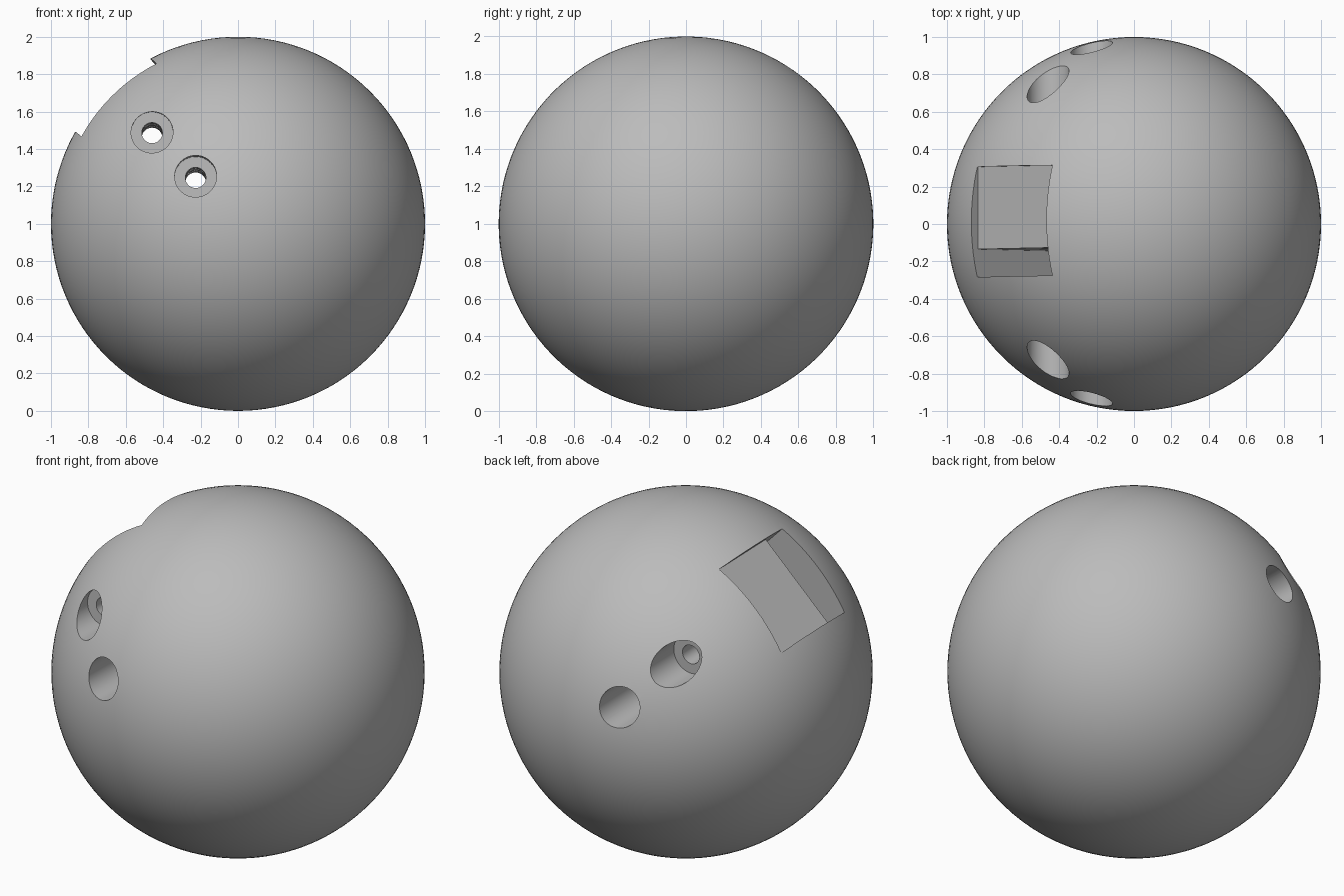
import bpy
from math import radians, pi
from mathutils import Matrix, Vector

default = bpy.data.objects.get("Cube")
if default:
    bpy.data.objects.remove(default, do_unlink=True)

TILT = radians(-1.3)      # slight lean of the whole ball
SLOT = radians(-44.2)     # direction of the slot, turned about y
slot_rotation = Matrix.Rotation(SLOT, 4, 'Y')

# Material
grey = bpy.data.materials.new("plain grey")
grey.use_nodes = True
colour = (0.5, 0.5, 0.5, 1)
grey.diffuse_color = colour
grey.node_tree.nodes["Principled BSDF"].inputs["Base Color"].default_value = colour


def cut(target, cutter):
    """Subtract the cutter from the target and remove it."""
    cutter.hide_render = True
    mod = target.modifiers.new("cut", 'BOOLEAN')
    mod.operation = 'DIFFERENCE'
    mod.solver = 'EXACT'
    mod.object = cutter
    bpy.context.view_layer.objects.active = target
    bpy.ops.object.modifier_apply(modifier=mod.name)
    bpy.data.objects.remove(cutter, do_unlink=True)


def slot_box(half_width, y0, y1, bottom, top):
    """Box whose height runs along the slot direction."""
    bpy.ops.mesh.primitive_cube_add(size=1)
    box = bpy.context.object
    size = Vector((2 * half_width, y1 - y0, top - bottom))
    middle = Vector((0, (y0 + y1) / 2, (bottom + top) / 2))
    box.data.transform(slot_rotation @ Matrix.Translation(middle) @ Matrix.Diagonal(size).to_4x4())
    return box


def bore(distance, radius, y0, y1):
    """Cylinder along y, centred on the slot direction."""
    centre = slot_rotation @ Vector((0, 0, distance))
    centre.y = (y0 + y1) / 2
    bpy.ops.mesh.primitive_cylinder_add(vertices=64, radius=radius, depth=y1 - y0)
    cyl = bpy.context.object
    cyl.data.transform(Matrix.Translation(centre) @ Matrix.Rotation(pi / 2, 4, 'X'))
    return cyl


# Ball
bpy.ops.mesh.primitive_uv_sphere_add(segments=128, ring_count=64, radius=1)
ball = bpy.context.object
ball.name = "ball"
ball.data.materials.append(grey)

# Shallow recess, with two deep grooves beside a central tongue
cut(ball, slot_box(0.28, -0.295, 0.295, 0.91, 1.2))
for y0, y1 in ((-0.295, -0.145), (0.145, 0.295)):
    cut(ball, slot_box(0.28, y0, y1, 0.07, 1.2))

# Two through holes, counterbored on both sides
for distance in (0.659, 0.325):
    cut(ball, bore(distance, 0.055, -1.2, 1.2))
    for y0, y1 in ((-1.2, -0.6), (0.6, 1.2)):
        cut(ball, bore(distance, 0.112, y0, y1))

# Place and shade
ball.data.transform(Matrix.Translation((0, 0, 1)) @ Matrix.Rotation(TILT, 4, 'X'))
bpy.ops.object.select_all(action='DESELECT')
ball.select_set(True)
bpy.context.view_layer.objects.active = ball
bpy.ops.object.shade_smooth_by_angle(angle=radians(25))
